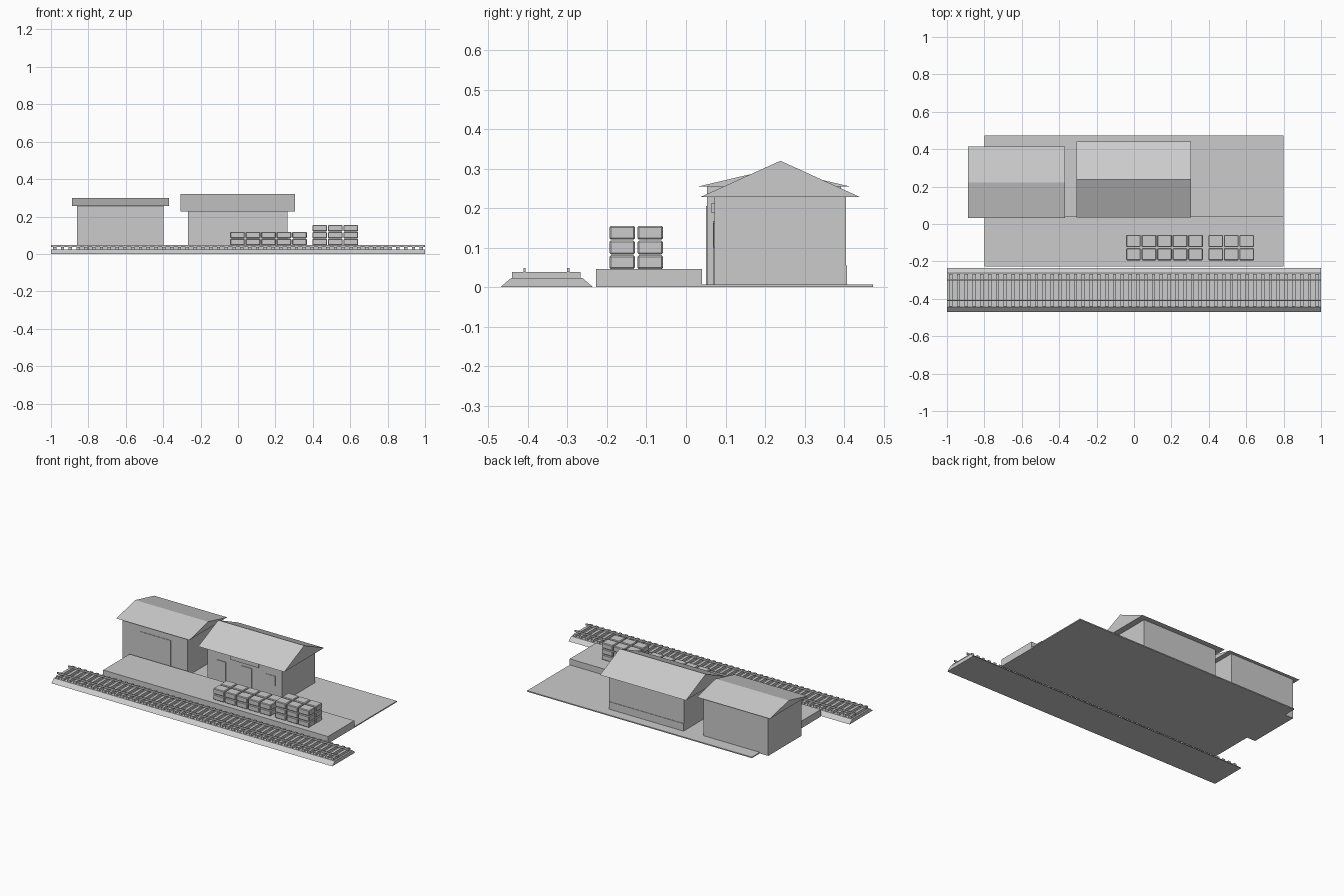
import bpy, bmesh

if "Cube" in bpy.data.objects:
    bpy.data.objects.remove(bpy.data.objects["Cube"])

grey = bpy.data.materials.new("light_grey")
grey.diffuse_color = (0.6, 0.6, 0.6, 1)
grey.use_nodes = True
grey.node_tree.nodes["Principled BSDF"].inputs["Base Color"].default_value = grey.diffuse_color


def finish(name, bm):
    bmesh.ops.recalc_face_normals(bm, faces=bm.faces)
    me = bpy.data.meshes.new(name)
    bm.to_mesh(me)
    bm.free()
    me.materials.append(grey)
    ob = bpy.data.objects.new(name, me)
    bpy.context.collection.objects.link(ob)
    return ob


def add_box(bm, x0, x1, y0, y1, z0, z1):
    vs = bmesh.ops.create_cube(bm, size=1)["verts"]
    for v in vs:
        v.co = (x1 if v.co.x > 0 else x0,
                y1 if v.co.y > 0 else y0,
                z1 if v.co.z > 0 else z0)


def box(name, *dims):
    bm = bmesh.new()
    add_box(bm, *dims)
    return finish(name, bm)


def prism(name, x0, x1, profile):
    """Extrude a (y, z) profile along x."""
    bm = bmesh.new()
    face = bm.faces.new([bm.verts.new((x0, y, z)) for y, z in profile])
    new = bmesh.ops.extrude_face_region(bm, geom=[face])["geom"]
    bmesh.ops.translate(bm, vec=(x1 - x0, 0, 0),
                        verts=[g for g in new if isinstance(g, bmesh.types.BMVert)])
    return finish(name, bm)


# Track: ballast bed, sleepers, two rails
prism("ballast", -1, 1, [(-0.47, 0), (-0.235, 0), (-0.262, 0.023), (-0.443, 0.023)])
bm = bmesh.new()
count = 48
for i in range(count):
    x = -0.98 + i * 1.96 / (count - 1)
    add_box(bm, x - 0.009, x + 0.009, -0.44, -0.267, 0.022, 0.038)
finish("sleepers", bm)
for side, y in (("front", -0.409), ("back", -0.298)):
    box(side + "_rail", -1, 1, y - 0.003, y + 0.003, 0.038, 0.049)

# Platform and yard slab
box("platform", -0.8, 0.8, -0.228, 0.04, 0, 0.046)
box("yard_slab", -0.8, 0.8, 0.04, 0.473, 0, 0.007)

# Goods shed on the left
box("shed_walls", -0.86, -0.398, 0.053, 0.392, 0, 0.255)
prism("shed_roof", -0.888, -0.368, [(0.031, 0.255), (0.415, 0.255), (0.223, 0.3)])
box("shed_door", -0.735, -0.515, 0.05, 0.053, 0, 0.205)

# Station house in the middle
box("house_walls", -0.268, 0.264, 0.072, 0.405, 0, 0.228)
prism("house_roof", -0.308, 0.304, [(0.036, 0.228), (0.441, 0.228), (0.239, 0.32)])
box("house_back_plinth", -0.268, 0.264, 0.405, 0.408, 0, 0.055)
box("house_door_left", -0.2, -0.135, 0.068, 0.072, 0.007, 0.16)
box("house_door_right", -0.03, 0.05, 0.068, 0.072, 0.007, 0.168)
box("house_window", 0.145, 0.215, 0.069, 0.072, 0.1, 0.163)
box("house_sign_board", -0.1, 0.1, 0.065, 0.072, 0.188, 0.213)


# Stacked crates on the platform
def crate_stack(name, x0, columns, layers):
    bm = bmesh.new()
    for c in range(columns):
        for y in (-0.194, -0.123):
            for k in range(layers):
                x, z = x0 + c * 0.083, 0.046 + k * 0.0372
                add_box(bm, x, x + 0.078, y, y + 0.065, z, z + 0.035)
    ob = finish(name, bm)
    mod = ob.modifiers.new("soft_edges", "BEVEL")
    mod.width = 0.004
    mod.segments = 1


crate_stack("low_crate_stack", -0.042, 5, 2)
crate_stack("high_crate_stack", 0.398, 3, 3)
